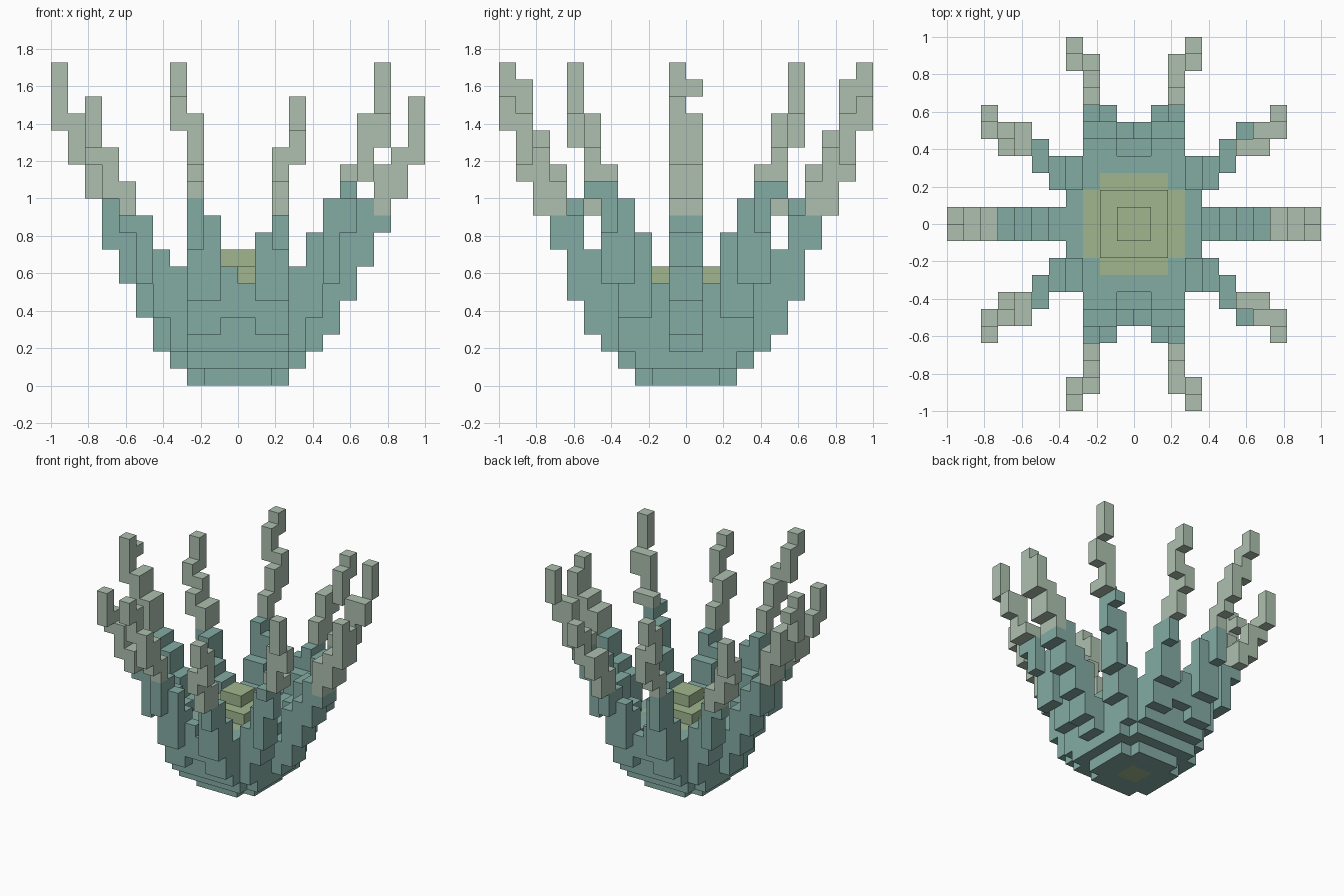
import bpy
import bmesh
from mathutils import Vector

if "Cube" in bpy.data.objects:
    bpy.data.objects.remove(bpy.data.objects["Cube"], do_unlink=True)

UNIT = 1 / 11          # edge of one block
cells = {}             # block position -> (part name, material slot)
TEAL, PALE, YELLOW = range(3)


def make_material(name, rgb):
    mat = bpy.data.materials.new(name)
    mat.use_nodes = True
    colour = (*rgb, 1)
    mat.diffuse_color = colour
    mat.node_tree.nodes["Principled BSDF"].inputs["Base Color"].default_value = colour
    return mat


materials = [
    make_material("teal", (0.23, 0.41, 0.37)),
    make_material("pale_green", (0.42, 0.53, 0.43)),
    make_material("yellow_green", (0.35, 0.47, 0.27)),
]


def fill(part, slot, x, y, z):
    """Fill a box of blocks given as (start, end) ranges."""
    for i in range(*x):
        for j in range(*y):
            for k in range(*z):
                cells[i, j, k] = (part, slot)


def slab(part, slot, half, z):
    """Square slab with its corner blocks cut away."""
    fill(part, slot, (-half, half), (1 - half, half - 1), z)
    fill(part, slot, (1 - half, half - 1), (-half, half), z)


def both(part, slot, x, y, z):
    """Fill a box at the back and its mirror at the front."""
    fill("back_" + part, slot, x, y, z)
    fill("front_" + part, slot, x, (-y[1], -y[0]), z)


# Stepped bowl
slab("bowl", TEAL, 3, (0, 1))
slab("bowl", TEAL, 4, (1, 6))
both("wall", TEAL, (-1, 1), (4, 5), (2, 5))
both("wall", TEAL, (-1, 1), (5, 6), (4, 6))
both("wall", TEAL, (-1, 0), (5, 6), (6, 7))

# Centre, rising in tiers
slab("centre", YELLOW, 3, (4, 6))
fill("centre", YELLOW, (-2, 2), (-2, 2), (6, 7))
fill("centre", YELLOW, (-1, 1), (-1, 1), (0, 8))

# Side arms: one height range per step outward
right_steps = [(2, 6), (4, 8), (6, 10), (8, 11), (11, 14), (13, 16)]
left_steps = [(2, 5), (3, 8), (5, 9), (7, 11), (10, 13), (11, 14)]
for n, (rz, lz) in enumerate(zip(right_steps, left_steps)):
    slot = TEAL if n < 4 else PALE
    fill("right_arm", slot, (-5 - n, -4 - n), (-1, 1), rz)
    fill("left_arm", slot, (4 + n, 5 + n), (-1, 1), lz)
fill("left_arm", TEAL, (8, 9), (-1, 1), (9, 10))
fill("right_arm", PALE, (-11, -10), (-1, 0), (15, 19))
fill("right_arm", PALE, (-11, -10), (0, 1), (17, 18))
fill("left_arm", PALE, (10, 11), (-1, 0), (13, 17))
fill("left_arm", PALE, (10, 11), (0, 1), (13, 16))

# Diagonal arms, the left pair taller
for side, a in (("right_diagonal_arm", -1), ("left_diagonal_arm", 1)):
    up = 1 if a > 0 else 0

    def step(slot, column, y, z):
        x = (column, column + 1) if a > 0 else (-column - 1, -column)
        both(side, slot, x, y, z)

    step(TEAL, 3, (2, 4), (2, 7))
    step(TEAL, 4, (2, 4), (4, 8 + up))
    step(TEAL, 5, (3, 5), (6, 10 + up))
    step(TEAL, 6, (4, 5), (9, 10 + 2 * up))
    step(PALE, 6, (4, 5), (10 + 2 * up, 12 + up))
    step(TEAL if up else PALE, 6, (5, 6), (10 + up, 12))
    step(PALE, 7, (5, 6), (11 + up, 14 + 2 * up))
    step(PALE, 7, (4, 5), (11 + up, 13))
    step(PALE, 8, (5, 6), (13 + up, 15 + up))
    step(PALE, 8, (6, 7), (14 + 2 * up, 17 + 2 * up))

# Front and back arms, the right pair taller
for side, a in (("right_long_arm", -1), ("left_long_arm", 1)):
    up = 1 if a < 0 else 0

    def step(slot, x, row, z):
        x = x if a > 0 else (-x[1], -x[0])
        both(side, slot, x, (row, row + 1), z)

    step(TEAL, (1, 3), 4, (2, 6))
    step(TEAL, (1, 3), 5, (3, 8))
    step(TEAL, (1, 2), 6, (5, 9 + up))
    step(TEAL, (2, 3), 6, (5, 10 + up))
    step(TEAL, (2, 3), 7, (8, 10 + up))
    step(PALE, (2, 3), 7, (10 + up, 12 + up))
    step(PALE, (2, 3), 8, (10 + 2 * up, 14 + up))
    step(PALE, (2, 3), 9, (12 + up, 14 + 2 * up))
    step(PALE, (3, 4), 9, (13 + 2 * up, 16 + 2 * up))
    step(PALE, (3, 4), 10, (15 + 2 * up, 17 + 2 * up))


def build(part):
    """Skin the exposed sides of one part's blocks."""
    bm = bmesh.new()
    for cell, (name, slot) in cells.items():
        if name != part:
            continue
        centre = Vector(cell) + Vector((0.5, 0.5, 0.5))
        for axis in range(3):
            for sign in (-1, 1):
                normal = Vector((0, 0, 0))
                normal[axis] = sign
                if tuple(int(c + n) for c, n in zip(cell, normal)) in cells:
                    continue
                u = Vector((0, 0, 0))
                u[(axis + 1) % 3] = 0.5
                v = normal.cross(u)
                mid = centre + normal / 2
                corners = (mid - u - v, mid + u - v, mid + u + v, mid - u + v)
                face = bm.faces.new([bm.verts.new(p * UNIT) for p in corners])
                face.material_index = slot
    bmesh.ops.remove_doubles(bm, verts=bm.verts, dist=UNIT / 100)
    bmesh.ops.dissolve_limit(bm, angle_limit=0.01, verts=bm.verts,
                             edges=bm.edges, delimit={'MATERIAL'})
    mesh = bpy.data.meshes.new(part)
    bm.to_mesh(mesh)
    bm.free()
    for mat in materials:
        mesh.materials.append(mat)
    bpy.context.collection.objects.link(bpy.data.objects.new(part, mesh))


for part in sorted({name for name, _ in cells.values()}):
    build(part)
